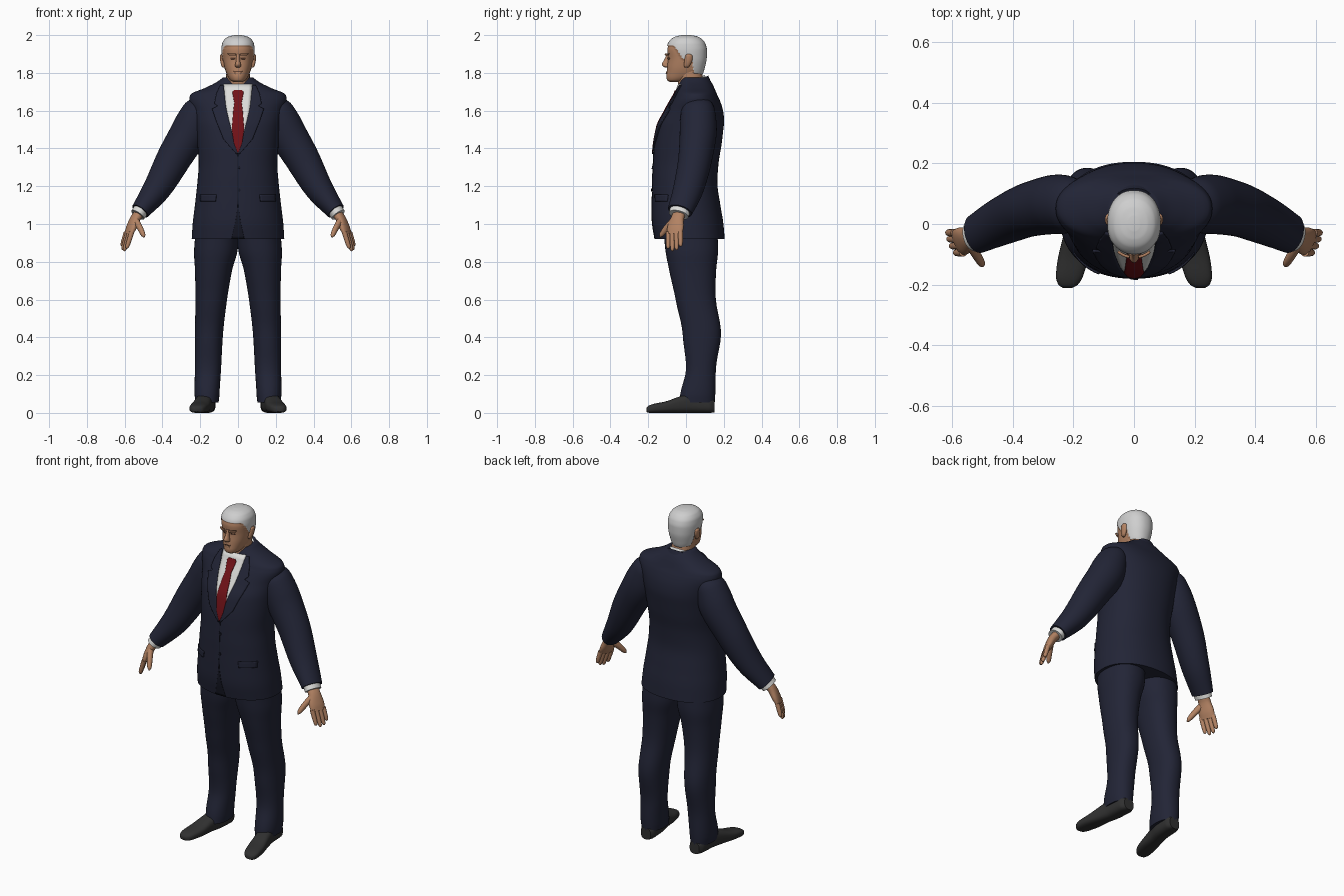
import bpy, bmesh, math
from mathutils import Vector

if "Cube" in bpy.data.objects:
    bpy.data.objects.remove(bpy.data.objects["Cube"])

Y, Z = Vector((0, 1, 0)), Vector((0, 0, 1))


def material(name, rgb):
    m = bpy.data.materials.new(name)
    m.diffuse_color = (*rgb, 1)
    m.use_nodes = True
    m.node_tree.nodes["Principled BSDF"].inputs["Base Color"].default_value = m.diffuse_color
    return m


NAVY = material("navy_cloth", (0.016, 0.018, 0.037))
DARK = material("dark_navy", (0.008, 0.009, 0.018))
SKIN = material("skin", (0.45, 0.225, 0.125))
SHADE = material("dark_skin", (0.13, 0.06, 0.035))
HAIR = material("white_hair", (0.62, 0.62, 0.62))
SHIRT = material("white_shirt", (0.72, 0.72, 0.70))
TIE = material("red_tie", (0.17, 0.006, 0.009))
SHOE = material("shoe_leather", (0.03, 0.03, 0.03))


def spline(keys, t):
    """Smooth monotone interpolation of key rows; the first value is the parameter."""
    t = min(max(t, keys[0][0]), keys[-1][0])
    i = 0
    while i < len(keys) - 2 and t > keys[i + 1][0]:
        i += 1

    def slope(a, c):
        return (keys[a + 1][c] - keys[a][c]) / (keys[a + 1][0] - keys[a][0])

    def tangent(k, c):
        if k == 0:
            return slope(0, c)
        if k == len(keys) - 1:
            return slope(k - 1, c)
        a, b = slope(k - 1, c), slope(k, c)
        return 2 * a * b / (a + b) if a * b > 0 else 0

    h = keys[i + 1][0] - keys[i][0]
    s = (t - keys[i][0]) / h
    out = []
    for c in range(1, len(keys[0])):
        p, q = keys[i][c], keys[i + 1][c]
        out.append((2*s**3 - 3*s*s + 1) * p + (s**3 - 2*s*s + s) * h * tangent(i, c)
                   + (3*s*s - 2*s**3) * q + (s**3 - s*s) * h * tangent(i + 1, c))
    return out


def finish(name, bm, mat, mirror=False, thick=0):
    bmesh.ops.recalc_face_normals(bm, faces=bm.faces)
    me = bpy.data.meshes.new(name)
    bm.to_mesh(me)
    bm.free()
    me.materials.append(mat)
    ob = bpy.data.objects.new(name, me)
    bpy.context.collection.objects.link(ob)
    bpy.ops.object.select_all(action='DESELECT')
    ob.select_set(True)
    bpy.context.view_layer.objects.active = ob
    bpy.ops.object.shade_smooth_by_angle(angle=math.radians(45))
    if thick:
        ob.modifiers.new("thickness", 'SOLIDIFY').thickness = thick
    if mirror:
        m = ob.modifiers.new("mirror", 'MIRROR')
        m.use_mirror_merge = False
    return ob


def loft(name, keys, mat, axis=None, ref=Y, n=2.2, seg=40, sub=5, mirror=False):
    """Skin rounded sections (t, x, y, z, rx, ry) along a smooth path."""
    bm = bmesh.new()
    ts = [a[0] + (b[0] - a[0]) * k / sub for a, b in zip(keys, keys[1:]) for k in range(sub)]
    ts.append(keys[-1][0])
    e = (ts[-1] - ts[0]) * 0.01
    rings = []
    for t in ts:
        x, y, z, rx, ry = spline(keys, t)
        d = axis or Vector(spline(keys, t + e)[:3]) - Vector(spline(keys, t - e)[:3])
        d = d.normalized()
        v = (ref - d * ref.dot(d)).normalized()
        u = v.cross(d)
        ring = []
        for k in range(seg):
            c, s = math.cos(2 * math.pi * k / seg), math.sin(2 * math.pi * k / seg)
            ring.append(bm.verts.new(Vector((x, y, z))
                        + u * rx * math.copysign(abs(c) ** (2 / n), c)
                        + v * ry * math.copysign(abs(s) ** (2 / n), s)))
        rings.append(ring)
    for a, b in zip(rings, rings[1:]):
        for k in range(seg):
            bm.faces.new((a[k], a[k - 1], b[k - 1], b[k]))
    bm.faces.new(rings[0])
    bm.faces.new(rings[-1])
    return finish(name, bm, mat, mirror)


def bands(rows):
    """(z, x0, x1, front, back) to level loft keys."""
    return [(z, (a + b) / 2, (f + k) / 2, z, (b - a) / 2, (k - f) / 2) for z, a, b, f, k in rows]


def patch(name, body, rows, mat, lift, thick=0.004, mirror=False, n=2.2):
    """Plate on the front of a level loft; rows are (z, x0, x1)."""
    bm = bmesh.new()
    grid = []
    for a, b in zip(rows, rows[1:] + rows[-1:]):
        for k in range(1 if a is b else 5):
            z, x0, x1 = [p + (q - p) * k / 5 for p, q in zip(a, b)]
            _, cy, _, rx, ry = spline(body, z)
            xs = [x0 + (x1 - x0) * j / 8 for j in range(9)]
            grid.append([bm.verts.new((x, cy - ry * max(0, 1 - abs(x / rx) ** n) ** (1 / n) - lift, z))
                         for x in xs])
    for a, b in zip(grid, grid[1:]):
        for j in range(8):
            bm.faces.new((a[j], a[j + 1], b[j + 1], b[j]))
    return finish(name, bm, mat, mirror, thick)


# Jacket body
torso = bands([(z, -w, w, f, b) for z, w, f, b in (
    (.92, .245, -.165, .205), (1.0, .24, -.178, .198), (1.1, .228, -.18, .182),
    (1.22, .215, -.178, .166), (1.32, .208, -.174, .172), (1.42, .215, -.167, .188),
    (1.52, .225, -.148, .2), (1.6, .24, -.108, .196), (1.66, .258, -.075, .177),
    (1.685, .252, -.06, .165), (1.72, .175, -.045, .15), (1.75, .115, -.035, .135),
    (1.775, .08, -.025, .118))])
loft("jacket_body", torso, NAVY, axis=Z, seg=72)

# Shirt front, tie and jacket details
patch("shirt_front", torso, [(1.375, -.002, .002), (1.45, -.024, .024), (1.6, -.062, .062),
                             (1.74, -.076, .076)], SHIRT, .004)
patch("tie", torso, [(z, -w, w) for z, w in (
    (1.378, .003), (1.43, .022), (1.5, .033), (1.6, .025), (1.645, .019),
    (1.65, .021), (1.7, .03), (1.71, .02))], TIE, .009)
patch("lapel", torso, [(1.37, 0, .008), (1.45, .022, .078), (1.55, .048, .118), (1.61, .062, .138),
                       (1.625, .064, .108), (1.64, .067, .125), (1.69, .073, .115),
                       (1.735, .078, .095)], NAVY, .008, .007, True)
patch("pocket_flap", torso, [(1.12, .12, .2), (1.155, .115, .2)], NAVY, .007, .007, True)
patch("front_seam", torso, [(1.09, -.002, .002), (1.37, -.002, .002)], DARK, .002, .002)
patch("hem_opening", torso, [(.921, -.034, .034), (1.0, -.016, .016), (1.09, -.002, .002)],
      DARK, .002, .002)
for i, z in enumerate((1.18, 1.3)):
    patch(f"button_{i + 1}", torso, [(z - .008, .003, .009), (z, -.001, .013), (z + .008, .003, .009)],
          DARK, .006)

# Collars and neck
tilt = Vector((0, -.51, .86))
loft("jacket_collar", [(0, 0, .052, 1.685, .1, .1), (1, 0, .037, 1.738, .08, .094)], NAVY, axis=tilt)
loft("shirt_collar", [(0, 0, .04, 1.715, .076, .087), (1, 0, .025, 1.746, .071, .085)], SHIRT, axis=tilt)
loft("neck", bands([(1.68, -.066, .066, -.04, .095), (1.74, -.063, .063, -.042, .093),
                    (1.81, -.062, .062, -.05, .085)]), SKIN, axis=Z)

# Sleeves, cuffs and hands
loft("sleeve", [(0, .19, .06, 1.635, .06, .075), (.1, .212, .064, 1.595, .083, .09),
                (.3, .25, .065, 1.5, .1, .098), (.55, .335, .05, 1.355, .092, .09),
                (.8, .43, .012, 1.185, .074, .08), (1, .518, -.032, 1.068, .05, .066)],
     NAVY, n=2, mirror=True)
loft("shirt_cuff", [(0, .505, -.027, 1.085, .042, .055), (1, .531, -.039, 1.048, .04, .053)],
     SHIRT, n=2, mirror=True)
across = Vector((.4, .9, 0)).normalized()
loft("palm", [(0, .52, -.034, 1.06, .025, .034), (.3, .543, -.045, 1.03, .024, .036),
              (.7, .565, -.056, .98, .021, .046), (1, .58, -.062, .945, .014, .044)],
     SKIN, ref=across, mirror=True)
knuckle = Vector((.577, -.061, .957))
for i, (s, length) in enumerate(((-.036, .092), (-.012, .106), (.012, .1), (.035, .08))):
    base = knuckle + across * s
    tip = base + Vector((.3, s * .25, -.95)).normalized() * length
    keys = [(f, *base.lerp(tip, f), r, r) for f, r in
            ((0, .0135), (.5, .0125), (.85, .0105), (.96, .007), (1, .002))]
    loft(f"finger_{i + 1}", keys, SKIN, ref=across, n=2, seg=14, sub=3, mirror=True)
loft("thumb", [(0, .545, -.058, 1.025, .018, .02), (.5, .517, -.105, .975, .015, .017),
               (.85, .502, -.13, .943, .012, .012), (1, .497, -.139, .93, .003, .003)],
     SKIN, ref=across, n=2, seg=16, mirror=True)

# Trousers and shoes
loft("trouser_leg", bands([
    (.055, .103, .224, -.035, .152), (.1, .098, .23, -.03, .155), (.23, .09, .228, 0, .158),
    (.41, .08, .228, -.017, .185), (.6, .058, .225, -.055, .158), (.76, .03, .228, -.09, .16),
    (.87, .001, .232, -.11, .17), (.97, -.005, .225, -.12, .165)]), NAVY, axis=Z, mirror=True)
loft("shoe", [(0, .163, .152, .036, .032, .034), (.12, .165, .12, .045, .046, .045),
              (.35, .17, .04, .053, .048, .053), (.55, .185, -.03, .044, .046, .044),
              (.75, .2, -.11, .03, .05, .03), (.9, .212, -.17, .024, .045, .024),
              (.97, .217, -.2, .019, .032, .018), (1, .219, -.21, .016, .016, .01)],
     SHOE, axis=-Y, ref=Z, n=2.8, mirror=True)

# Head, with the hair raised from the scalp
skull = bands([(z, -w, w, f, b) for z, w, f, b in (
    (1.752, .022, -.085, -.03), (1.762, .04, -.1, .02), (1.79, .058, -.104, .08),
    (1.83, .071, -.1, .094), (1.88, .079, -.096, .104), (1.92, .082, -.099, .105),
    (1.95, .079, -.092, .098), (1.975, .066, -.074, .08), (1.988, .045, -.05, .056),
    (1.994, .018, -.022, .026))])
head = loft("head", skull, SKIN, axis=Z, seg=80, sub=9)
head.data.materials.append(HAIR)
hairline = [(-.2, 1.945), (-.07, 1.945), (-.04, 1.915), (-.022, 1.885), (-.005, 1.87),
            (.03, 1.865), (.042, 1.80), (.2, 1.785)]
bm = bmesh.new()
bm.from_mesh(head.data)
raised = set()
for f in bm.faces:
    c = f.calc_center_median()
    if c.z > spline(hairline, c.y)[0]:
        f.material_index = 1
        raised.update(f.verts)
for v, d in [(v, v.normal.copy()) for v in raised]:
    v.co += d * .006
bm.to_mesh(head.data)
bm.free()

# Face features
loft("ear", bands([(1.828, .07, .08, -.006, .01), (1.838, .068, .088, -.01, .02),
                   (1.87, .07, .095, -.008, .034), (1.89, .072, .096, -.004, .034),
                   (1.9, .075, .09, .004, .024)]), SKIN, axis=Z, n=2, seg=20, mirror=True)
loft("nose", bands([(1.829, -.01, .01, -.112, -.085), (1.836, -.017, .017, -.123, -.085),
                    (1.846, -.015, .015, -.128, -.085), (1.87, -.01, .01, -.115, -.08),
                    (1.9, -.009, .009, -.102, -.08)]), SKIN, axis=Z, n=2, seg=24)
patch("eye", skull, [(1.872, .02, .036), (1.877, .016, .042), (1.882, .02, .038)], SHADE, .001, .002, True)
patch("eyebrow", skull, [(1.892, .012, .04), (1.902, .014, .05)], SKIN, .007, .009, True)
patch("mouth", skull, [(1.805, -.024, .024), (1.81, -.022, .022)], SHADE, .001, .002)
patch("lower_lip", skull, [(1.794, -.014, .014), (1.804, -.02, .02)], SKIN, .004, .005)
